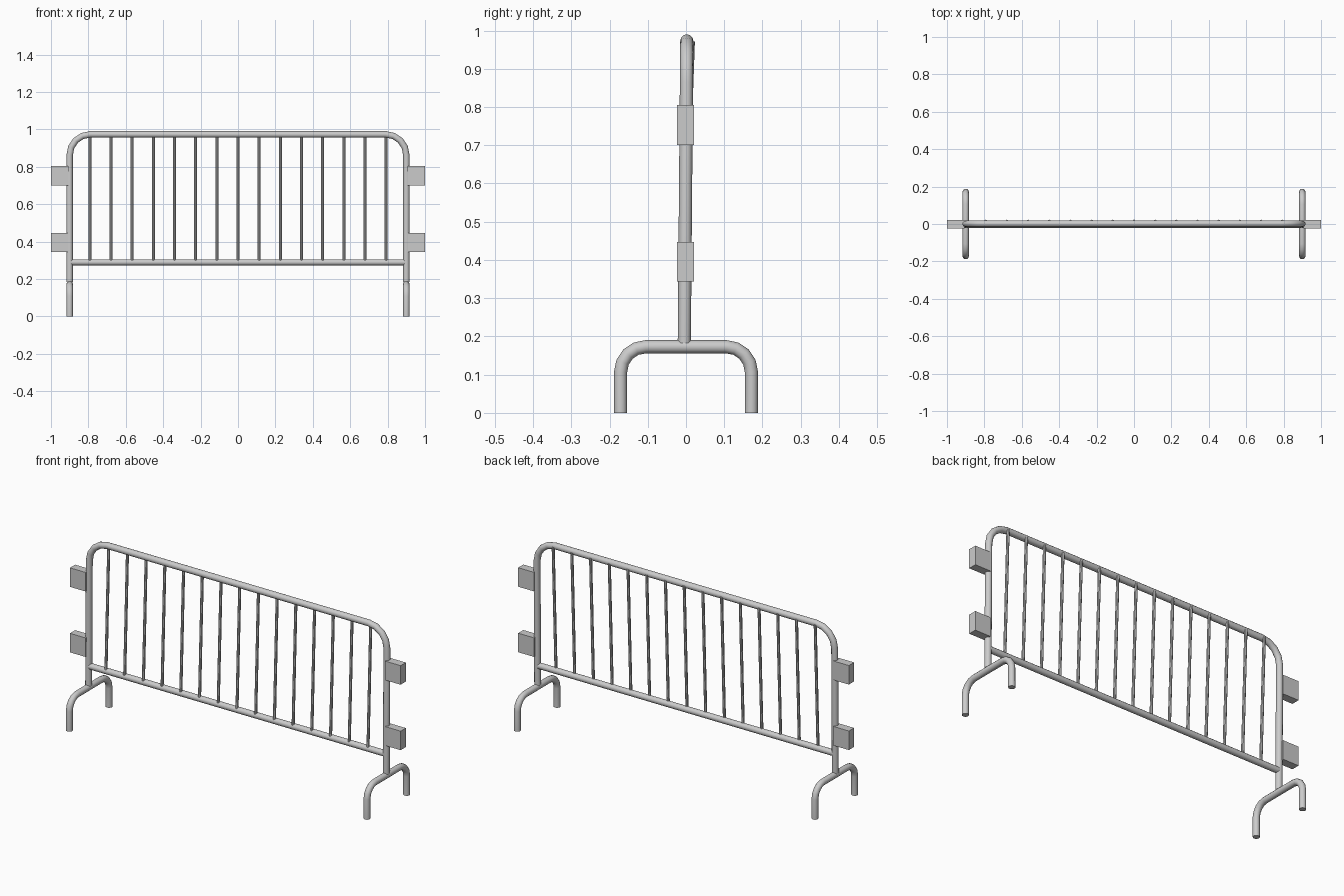
import bpy
from math import sin, cos, pi, radians

if "Cube" in bpy.data.objects:
    bpy.data.objects.remove(bpy.data.objects["Cube"])


def tube(name, points, radius, resolution=4):
    """Capped round tube swept along a list of points."""
    curve = bpy.data.curves.new(name, 'CURVE')
    curve.dimensions = '3D'
    curve.bevel_depth = radius
    curve.bevel_resolution = resolution
    curve.use_fill_caps = True
    spline = curve.splines.new('POLY')
    spline.points.add(len(points) - 1)
    for p, co in zip(spline.points, points):
        p.co = (*co, 1)
    obj = bpy.data.objects.new(name, curve)
    bpy.context.collection.objects.link(obj)
    bpy.ops.object.select_all(action='DESELECT')
    obj.select_set(True)
    bpy.context.view_layer.objects.active = obj
    bpy.ops.object.convert(target='MESH')
    bpy.ops.object.shade_smooth_by_angle(angle=radians(40))
    return bpy.context.object


def arch(half_width, bottom, top, bend, steps=4):
    """2D path of an upside-down U with rounded corners."""
    right = []
    for i in range(steps + 1):
        a = pi / 2 * i / steps
        right.append((half_width - bend + bend * cos(a), top - bend + bend * sin(a)))
    right.insert(0, (half_width, bottom))
    return right + [(-u, z) for u, z in reversed(right)]


def lean(z):
    """Slight backward lean of the frame."""
    return -0.0045 + 0.0065 * (z - 0.18) / 0.79


# Main frame and bottom rail
tube("frame", [(x, lean(z), z) for x, z in arch(0.9, 0.183, 0.973, 0.11)], 0.0172)
tube("bottom_rail", [(-0.895, lean(0.289), 0.289), (0.895, lean(0.289), 0.289)], 0.0165)

# Infill bars: behind the top rail, slanting forward to the bottom rail
for i in range(15):
    x = (i - 7) * 0.1132
    tube(f"bar_{i + 1}", [(x, -0.009, 0.285), (x, 0.0155, 0.972)], 0.0078, 2)

for side, s in (("left", -1), ("right", 1)):
    # Arched foot
    tube(f"foot_{side}", [(s * 0.9, y, z) for y, z in arch(0.171, 0, 0.173, 0.066)], 0.0172)
    # Coupling blocks
    for level, z in (("lower", 0.395), ("upper", 0.753)):
        bpy.ops.mesh.primitive_cube_add(size=1, location=(s * 0.9525, -0.001, z))
        block = bpy.context.object
        block.name = f"coupling_{level}_{side}"
        block.scale = (0.095, 0.045, 0.104)
        bpy.ops.object.transform_apply(location=False, rotation=False, scale=True)
